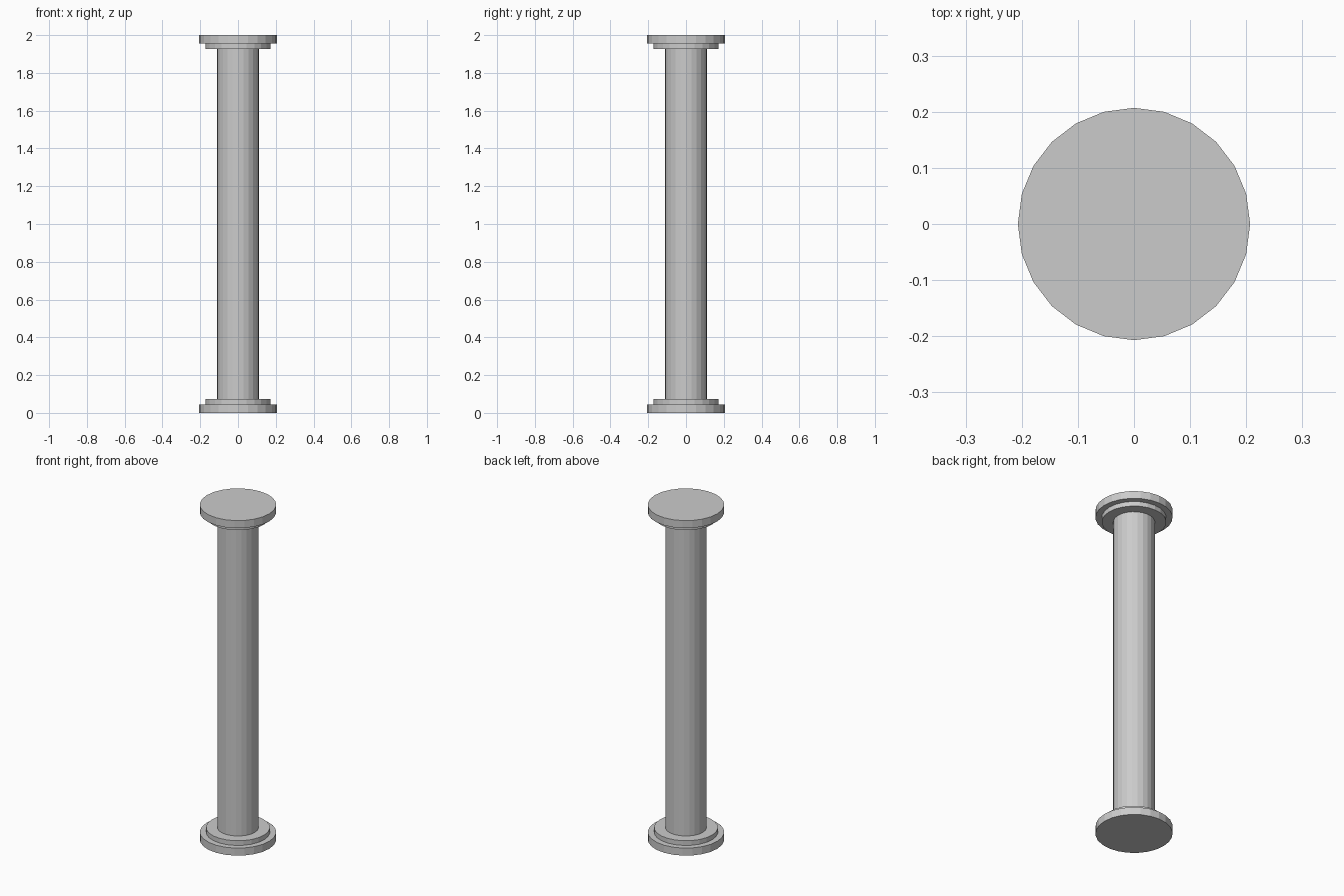
import bpy

if "Cube" in bpy.data.objects:
    bpy.data.objects.remove(bpy.data.objects["Cube"])

SIDES = 24
HEIGHT = 2.0


def drum(name, radius, z0, z1, caps='NGON'):
    bpy.ops.mesh.primitive_cylinder_add(
        vertices=SIDES, radius=radius, depth=z1 - z0,
        end_fill_type=caps, location=(0, 0, (z0 + z1) / 2))
    bpy.context.object.name = name


PLATE_R, COLLAR_R, SHAFT_R = 0.207, 0.173, 0.112
PLATE_H, COLLAR_TOP = 0.045, 0.073

# Stepped base
drum("base_plate", PLATE_R, 0, PLATE_H)
drum("base_collar", COLLAR_R, PLATE_H, COLLAR_TOP)

# Shaft, open where it meets the collars
drum("shaft", SHAFT_R, COLLAR_TOP, HEIGHT - COLLAR_TOP, 'NOTHING')

# Stepped capital, mirroring the base
drum("top_collar", COLLAR_R, HEIGHT - COLLAR_TOP, HEIGHT - PLATE_H)
drum("top_plate", PLATE_R, HEIGHT - PLATE_H, HEIGHT)
